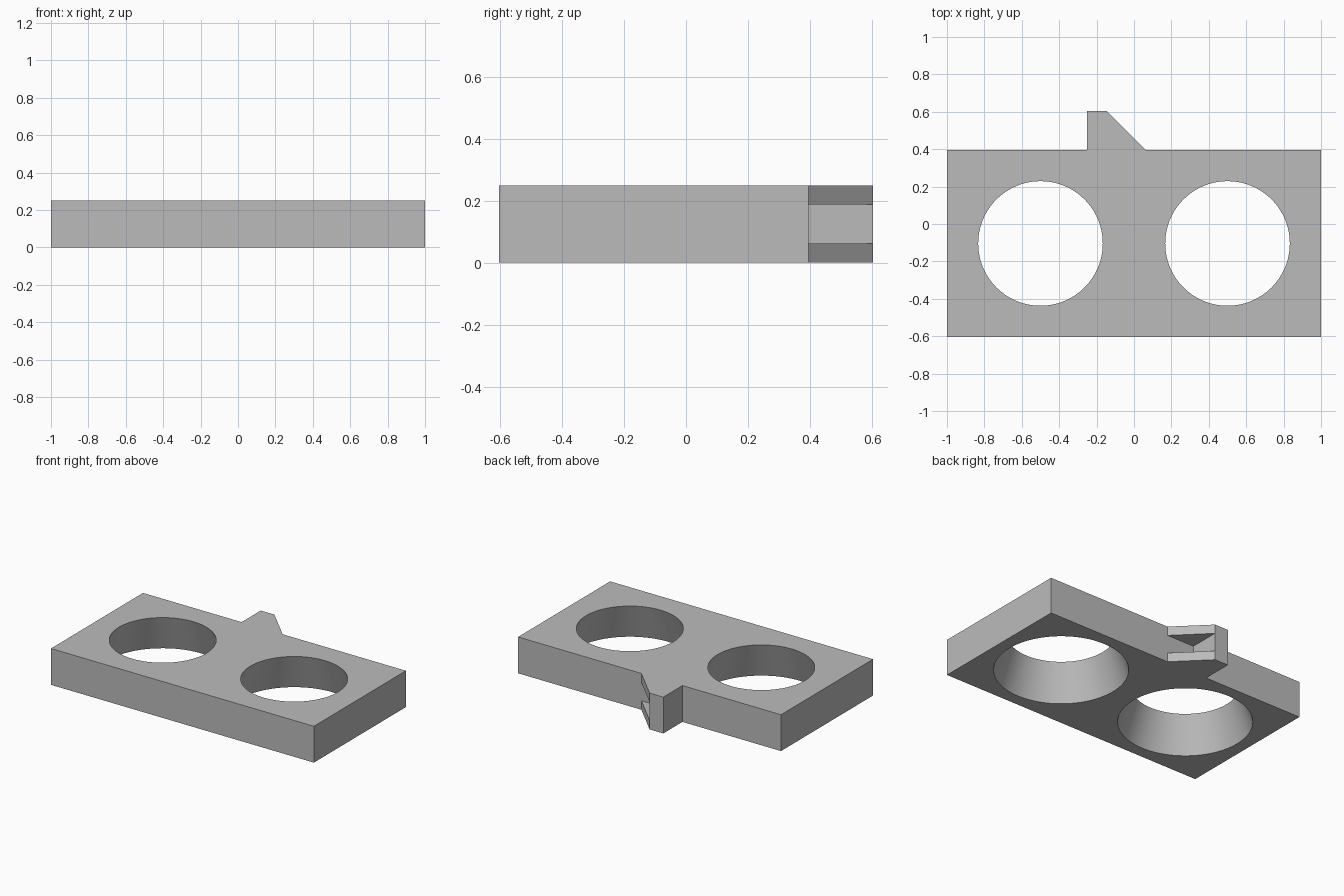
import bpy, bmesh
from math import radians

if "Cube" in bpy.data.objects:
    bpy.data.objects.remove(bpy.data.objects["Cube"], do_unlink=True)

GREY = (0.5, 0.5, 0.5, 1)
HEIGHT = 0.25
BACK, TIP = 0.396, 0.604
HOOK_X0, HOOK_X1, HOOK_X2 = -0.25, -0.146, 0.0625

mat = bpy.data.materials.new("plain grey")
mat.use_nodes = True
mat.diffuse_color = GREY
mat.node_tree.nodes["Principled BSDF"].inputs["Base Color"].default_value = GREY


def add_object(name, bm):
    bmesh.ops.recalc_face_normals(bm, faces=bm.faces)
    mesh = bpy.data.meshes.new(name)
    bm.to_mesh(mesh)
    bm.free()
    mesh.materials.append(mat)
    obj = bpy.data.objects.new(name, mesh)
    bpy.context.collection.objects.link(obj)
    return obj


def prism(name, outline, z0, z1):
    bm = bmesh.new()
    face = bm.faces.new([bm.verts.new((x, y, z0)) for x, y in outline])
    new = bmesh.ops.extrude_face_region(bm, geom=[face])["geom"]
    verts = [v for v in new if isinstance(v, bmesh.types.BMVert)]
    bmesh.ops.translate(bm, verts=verts, vec=(0, 0, z1 - z0))
    return add_object(name, bm)


def tapered_cutter(name, x, y, r_bottom, r_top):
    # Extended past both faces along the same slope
    slope = r_bottom - r_top
    bm = bmesh.new()
    bmesh.ops.create_cone(bm, cap_ends=True, segments=96,
                          radius1=r_bottom + slope, radius2=r_top - slope,
                          depth=3 * HEIGHT)
    bmesh.ops.translate(bm, verts=bm.verts, vec=(x, y, HEIGHT / 2))
    return add_object(name, bm)


# Plate with the angled hook on its back edge
plate = prism("hooked_plate", [
    (-1, -TIP), (1, -TIP), (1, BACK), (HOOK_X2, BACK),
    (HOOK_X1, TIP), (HOOK_X0, TIP), (HOOK_X0, BACK), (-1, BACK)], 0, HEIGHT)

# Two tapered holes, wider underneath
cutters = [tapered_cutter(f"{side}_hole_cutter", x, -0.104, 0.417, 0.333)
           for side, x in (("right", -0.5), ("left", 0.5))]

# Slot that splits the sloped side of the hook into two gussets
cutters.append(prism("hook_slot_cutter", [
    (HOOK_X1, BACK), (0.2, BACK), (0.2, 0.8), (HOOK_X1, 0.8)],
    HEIGHT / 4, HEIGHT * 3 / 4))

for cutter in cutters:
    mod = plate.modifiers.new(cutter.name, "BOOLEAN")
    mod.operation = "DIFFERENCE"
    mod.solver = "EXACT"
    mod.object = cutter

# Apply the cuts, then discard the cutters
bpy.context.view_layer.objects.active = plate
plate.select_set(True)
for mod in list(plate.modifiers):
    bpy.ops.object.modifier_apply(modifier=mod.name)
for cutter in cutters:
    bpy.data.objects.remove(cutter, do_unlink=True)
bpy.ops.object.shade_smooth_by_angle(angle=radians(30))
